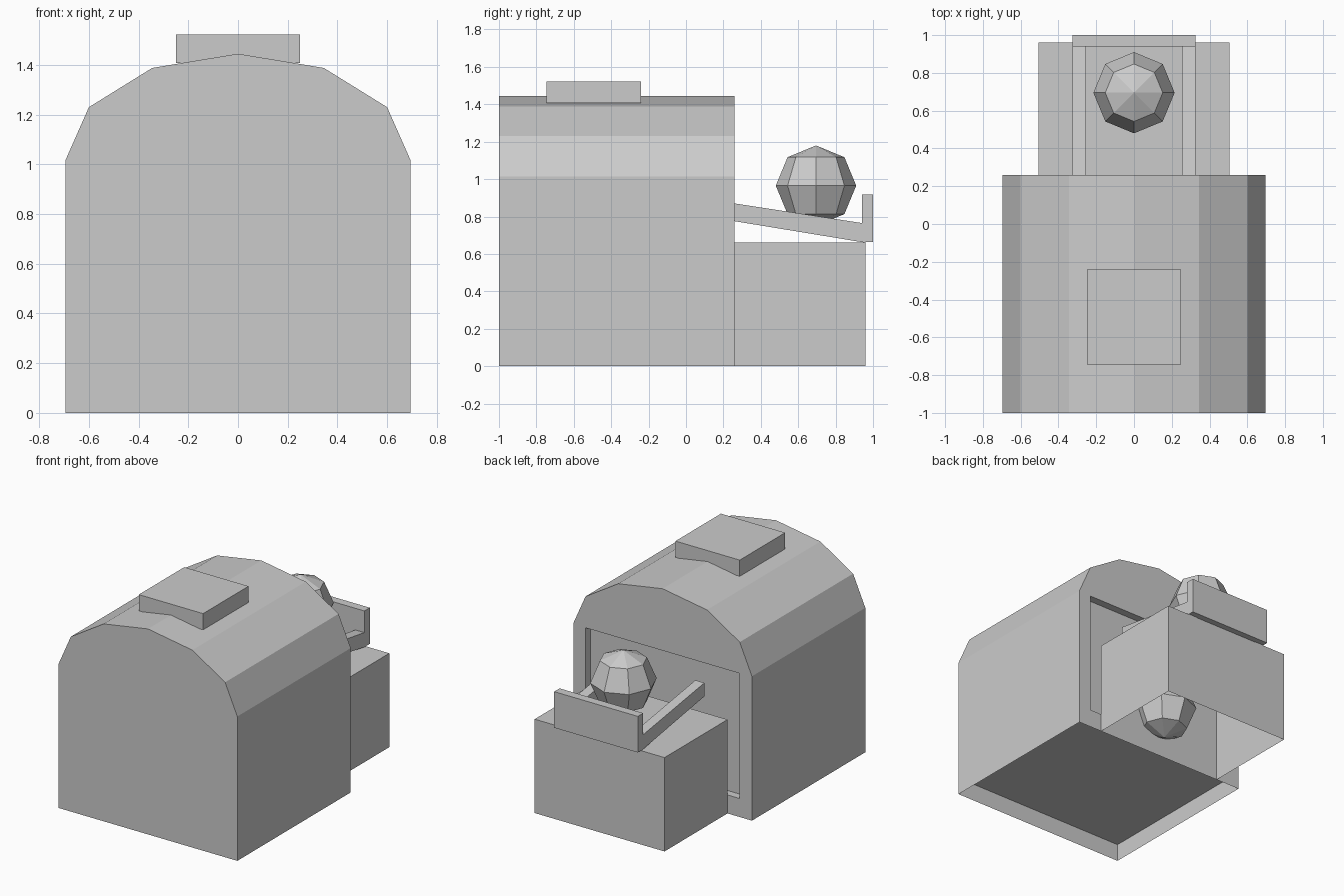
import bpy, bmesh
from mathutils import Vector

cube = bpy.data.objects.get("Cube")
if cube:
    bpy.data.objects.remove(cube, do_unlink=True)

grey = bpy.data.materials.new("plain grey")
grey.use_nodes = True
grey.diffuse_color = (0.6, 0.6, 0.6, 1)
grey.node_tree.nodes["Principled BSDF"].inputs["Base Color"].default_value = (0.6, 0.6, 0.6, 1)


def finish(name, bm):
    mesh = bpy.data.meshes.new(name)
    bm.to_mesh(mesh)
    bm.free()
    mesh.materials.append(grey)
    obj = bpy.data.objects.new(name, mesh)
    bpy.context.collection.objects.link(obj)
    return obj


def box(name, low, high, open_bottom=False):
    bm = bmesh.new()
    bmesh.ops.create_cube(bm, size=1)
    low, high = Vector(low), Vector(high)
    for v in bm.verts:
        v.co = (low + high) / 2 + v.co * (high - low)
    if open_bottom:
        bm.normal_update()
        down = [f for f in bm.faces if f.normal.z < -0.9]
        bmesh.ops.delete(bm, geom=down, context='FACES_ONLY')
    return finish(name, bm)


def ball(name, centre, radius=0.215):
    bm = bmesh.new()
    bmesh.ops.create_uvsphere(bm, u_segments=8, v_segments=4, radius=radius)
    bmesh.ops.translate(bm, verts=bm.verts, vec=centre)
    return finish(name, bm)


def rail(name, x0, x1):
    side = [(0.26, 0.775), (0.96, 0.66), (0.96, 0.762), (0.26, 0.87)]
    bm = bmesh.new()
    a = [bm.verts.new((x0, y, z)) for y, z in side]
    b = [bm.verts.new((x1, y, z)) for y, z in side]
    bm.faces.new(a)
    bm.faces.new(b[::-1])
    for i in range(4):
        j = (i + 1) % 4
        bm.faces.new((a[i], b[i], b[j], a[j]))
    bmesh.ops.recalc_face_normals(bm, faces=bm.faces)
    return finish(name, bm)


# Arched housing, open underneath, with a shallow rectangular recess at the back
front_y, back_y, recess_y = -1.0, 0.26, 0.205
half = [(0.695, 0), (0.695, 1.015), (0.6, 1.23), (0.345, 1.388)]
profile = half + [(0, 1.445)] + [(-x, z) for x, z in reversed(half)]
opening = [(0.6, 0.13), (0.6, 1.01), (-0.6, 1.01), (-0.6, 0.13)]

bm = bmesh.new()
front = [bm.verts.new((x, front_y, z)) for x, z in profile]
back = [bm.verts.new((x, back_y, z)) for x, z in profile]
rim = [bm.verts.new((x, back_y, z)) for x, z in opening]
inner = [bm.verts.new((x, recess_y, z)) for x, z in opening]
bm.faces.new(front[::-1])
for i in range(len(profile) - 1):
    bm.faces.new((front[i], front[i + 1], back[i + 1], back[i]))
loop_edges = []
for ring in (back, rim):
    for i, v in enumerate(ring):
        w = ring[(i + 1) % len(ring)]
        loop_edges.append(bm.edges.get((v, w)) or bm.edges.new((v, w)))
bmesh.ops.triangle_fill(bm, edges=loop_edges, use_beauty=True, normal=(0, 1, 0))
for i in range(4):
    j = (i + 1) % 4
    bm.faces.new((rim[i], rim[j], inner[j], inner[i]))
bm.faces.new(inner)
bmesh.ops.recalc_face_normals(bm, faces=bm.faces)
finish("housing", bm)

# Raised floor inside the housing
bm = bmesh.new()
bm.faces.new([bm.verts.new((x, y, 0.125)) for x, y in
              ((-0.695, front_y), (-0.695, back_y), (0.695, back_y), (0.695, front_y))])
finish("housing_floor", bm)

# Roof hatch
box("roof_hatch", (-0.25, -0.745, 1.408), (0.25, -0.24, 1.522))

# Rear base, open underneath
box("rear_base", (-0.505, 0.26, 0), (0.505, 0.96, 0.66), open_bottom=True)

# Sloping rails and end stop
for name, s in (("left", 1), ("right", -1)):
    rail(name + "_rail", s * 0.255, s * 0.325)
box("end_stop", (-0.325, 0.94, 0.663), (0.325, 1.0, 0.917))

# Balls: one on the rails, one inside the base
ball("rail_ball", (0, 0.695, 0.965))
ball("base_ball", (0, 0.316, 0.33))
